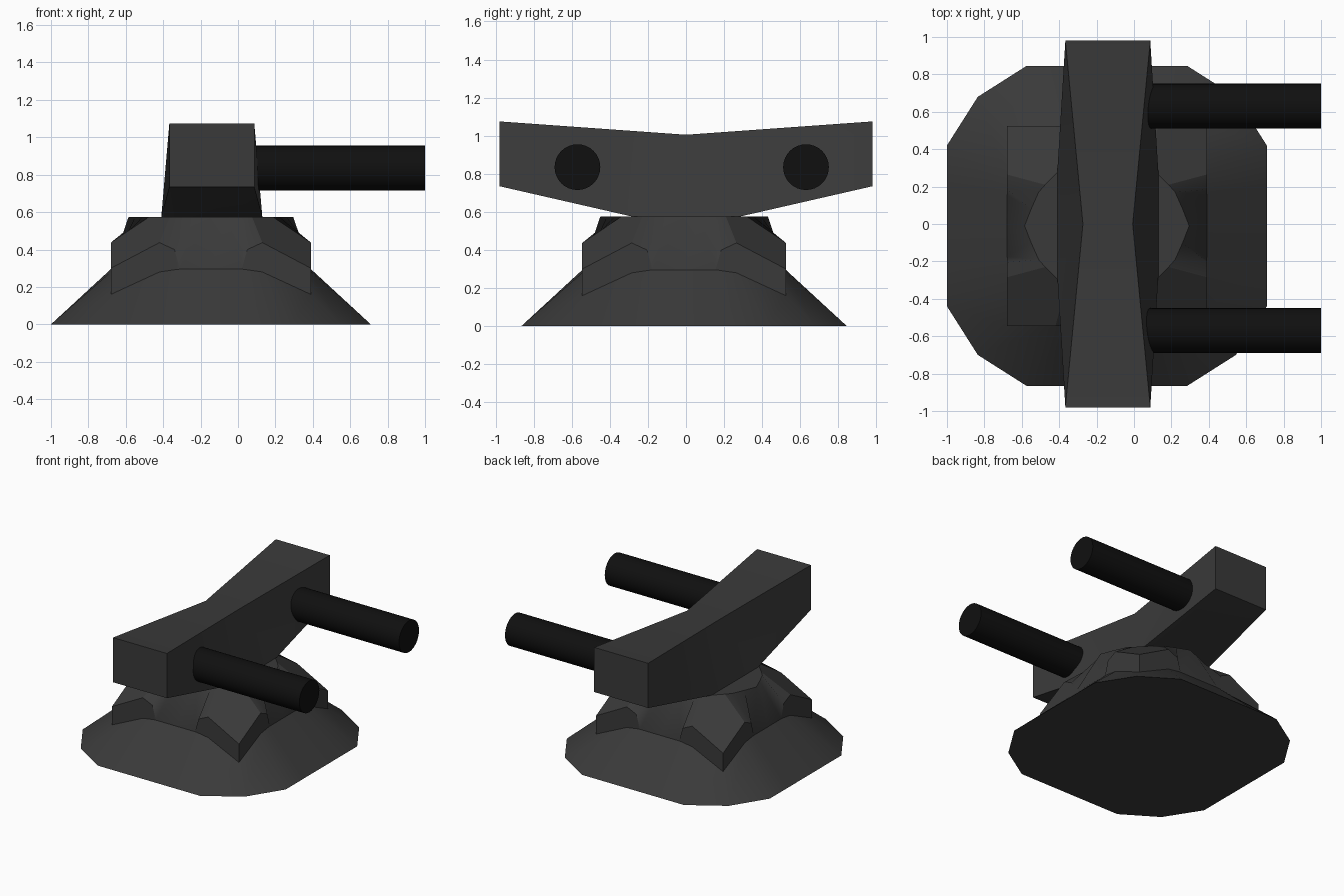
import bpy, bmesh, math

if "Cube" in bpy.data.objects:
    bpy.data.objects.remove(bpy.data.objects["Cube"])

CX, CY = -0.145, -0.01


def material(name, v):
    m = bpy.data.materials.new(name)
    m.diffuse_color = (v, v, v, 1)
    m.use_nodes = True
    m.node_tree.nodes["Principled BSDF"].inputs["Base Color"].default_value = m.diffuse_color
    return m


body_mat = material("dark_grey", 0.042)
barrel_mat = material("near_black", 0.005)


def finish(bm, name, mat, loc, angle=30):
    bmesh.ops.recalc_face_normals(bm, faces=bm.faces)
    me = bpy.data.meshes.new(name)
    bm.to_mesh(me)
    bm.free()
    ob = bpy.data.objects.new(name, me)
    ob.location = loc
    me.materials.append(mat)
    bpy.context.collection.objects.link(ob)
    bpy.ops.object.select_all(action='DESELECT')
    ob.select_set(True)
    bpy.context.view_layer.objects.active = ob
    bpy.ops.object.shade_smooth_by_angle(angle=math.radians(angle))
    return ob


def full_ring(half):
    """Mirror a half side (middle to corner) to one quadrant, then turn it four times."""
    quad = half + [(y, x, z) for x, y, z in half[-2:0:-1]]
    pts = []
    for _ in range(4):
        pts += quad
        quad = [(-y, x, z) for x, y, z in quad]
    return pts


# Pedestal: chamfered foot, notched square shoulder, rounded top
foot = [(.855, 0, 0), (.855, .2, 0), (.855, .23, 0), (.855, .43, 0), (.69, .69, 0)]
waist = [(.535, 0, .295), (.535, .165, .295), (.535, .18, .294), (.535, .275, .28), (.535, .535, .16)]
shoulder = [(.535, 0, .297), (.535, .165, .297), (.535, .195, .40), (.535, .275, .437), (.535, .535, .30)]
crown = [(.44, 0, .575), (.405, .09, .575), (.365, .18, .575), (.33, .22, .575), (.275, .275, .575)]

bm = bmesh.new()
rings = [[bm.verts.new(p) for p in full_ring(r)] for r in (foot, waist, shoulder, crown)]
n = len(rings[0])
for a, b in zip(rings, rings[1:]):
    for i in range(n):
        j = (i + 1) % n
        bm.faces.new((a[i], a[j], b[j], b[i]))
bm.faces.new(rings[0])
bm.faces.new(rings[-1])
finish(bm, "pedestal", body_mat, (CX, CY, 0))

# Cross beam: pinched in the middle, rising to square ends
bm = bmesh.new()
signs = [(sx, sy) for sx in (-1, 1) for sy in (-1, 1)]


def corners(x, y, z):
    return {(sx, sy): bm.verts.new((sx * x, sy * y, z)) for sx, sy in signs}


top = corners(.227, .98, 1.075)
low = corners(.227, .98, .735)
flare = corners(.27, .28, .575)
inner = corners(.135, .15, .575)
mid = {sx: bm.verts.new((sx * .133, 0, 1.005)) for sx in (-1, 1)}
for sy in (-1, 1):
    L, R = (-1, sy), (1, sy)
    bm.faces.new((top[L], top[R], low[R], low[L]))
    bm.faces.new((top[L], top[R], mid[1], mid[-1]))
    bm.faces.new((low[L], low[R], inner[R], inner[L]))
for sx in (-1, 1):
    A, B = (sx, -1), (sx, 1)
    for k in (A, B):
        bm.faces.new((top[k], mid[sx], flare[k], low[k]))
        bm.faces.new((low[k], flare[k], inner[k]))
    bm.faces.new((mid[sx], flare[B], flare[A]))
    bm.faces.new((flare[A], flare[B], inner[B], inner[A]))
bm.faces.new((inner[-1, -1], inner[1, -1], inner[1, 1], inner[-1, 1]))
finish(bm, "cross_beam", body_mat, (CX + .005, 0, 0), 20)

# Two barrels
for name, y in (("barrel_front", -.57), ("barrel_back", .63)):
    bm = bmesh.new()
    bmesh.ops.create_cone(bm, cap_ends=True, segments=32, radius1=.12, radius2=.12, depth=1.0)
    ob = finish(bm, name, barrel_mat, (.5, y, .835))
    ob.rotation_euler = (0, math.pi / 2, 0)
